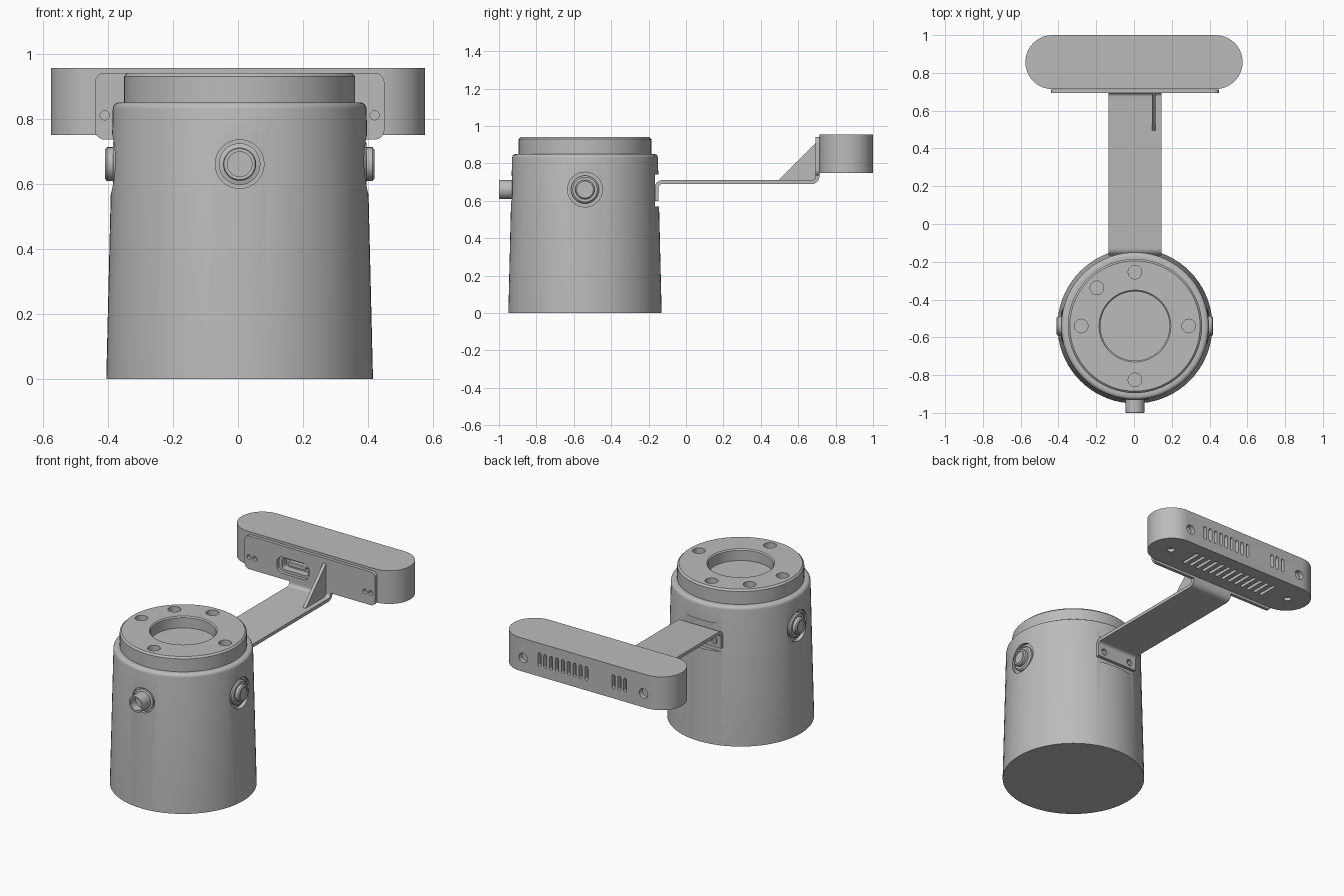
import bpy, bmesh, math
from math import sin, cos, pi
from mathutils import Matrix, Vector

cube = bpy.data.objects.get("Cube")
if cube:
    bpy.data.objects.remove(cube)

grey = bpy.data.materials.new("mid_grey")
grey.use_nodes = True
grey.diffuse_color = (0.5, 0.5, 0.5, 1)
for node in grey.node_tree.nodes:
    if node.type == 'BSDF_PRINCIPLED':
        node.inputs["Base Color"].default_value = (0.5, 0.5, 0.5, 1)

CX, CY = 0.005, -0.54          # centre of the canister
PORT_Z = 0.66


def place(axis, u, v, w):
    """Point from two profile coordinates and a depth along the axis."""
    return {'X': (w, u, v), 'Y': (u, w, v), 'Z': (u, v, w)}[axis]


def rounded(cu, cv, w, h, r, n=8):
    """Outline of a rounded rectangle; a circle when r is half of both sides."""
    pts = []
    for q, (su, sv) in enumerate([(1, 1), (-1, 1), (-1, -1), (1, -1)]):
        for i in range(n + 1):
            a = (q + i / n) * pi / 2
            p = (cu + su * (w / 2 - r) + r * cos(a), cv + sv * (h / 2 - r) + r * sin(a))
            if not pts or math.dist(p, pts[-1]) > 1e-5:
                pts.append(p)
    if math.dist(pts[0], pts[-1]) < 1e-5:
        pts.pop()
    return pts


def circle(cu, cv, r, n=8):
    return rounded(cu, cv, 2 * r, 2 * r, r, n)


def add_prism(bm, axis, pts, lo, hi):
    a = [bm.verts.new(place(axis, u, v, lo)) for u, v in pts]
    b = [bm.verts.new(place(axis, u, v, hi)) for u, v in pts]
    bm.faces.new(a)
    bm.faces.new(b[::-1])
    for i in range(len(a)):
        j = (i + 1) % len(a)
        bm.faces.new((a[j], a[i], b[i], b[j]))


def finish(name, bm):
    bmesh.ops.recalc_face_normals(bm, faces=bm.faces[:])
    me = bpy.data.meshes.new(name)
    bm.to_mesh(me)
    bm.free()
    me.materials.append(grey)
    ob = bpy.data.objects.new(name, me)
    bpy.context.collection.objects.link(ob)
    return ob


def prisms(name, *parts):
    bm = bmesh.new()
    for part in parts:
        add_prism(bm, *part)
    return finish(name, bm)


def lathe(name, profile, matrix, n=32):
    """Revolve (radius, height) points about z; both ends lie on the axis."""
    bm = bmesh.new()
    vs = [bm.verts.new((r, 0, z)) for r, z in profile]
    es = [bm.edges.new(p) for p in zip(vs, vs[1:])]
    bmesh.ops.spin(bm, geom=vs + es, cent=(0, 0, 0), axis=(0, 0, 1),
                   angle=2 * pi, steps=n, use_merge=True)
    bmesh.ops.remove_doubles(bm, verts=bm.verts[:], dist=1e-5)
    bm.transform(matrix)
    return finish(name, bm)


def activate(ob):
    bpy.ops.object.select_all(action='DESELECT')
    ob.select_set(True)
    bpy.context.view_layer.objects.active = ob


def cut(ob, *parts):
    cutter = prisms("cutter", *parts)
    cutter.hide_render = True
    mod = ob.modifiers.new("cut", 'BOOLEAN')
    mod.operation, mod.solver, mod.object = 'DIFFERENCE', 'EXACT', cutter
    activate(ob)
    bpy.ops.object.modifier_apply(modifier=mod.name)
    bpy.data.objects.remove(cutter)


def smooth(*obs):
    for ob in obs:
        activate(ob)
        bpy.ops.object.shade_smooth_by_angle(angle=math.radians(30))


# Canister: tapered wall, rounded shoulder, raised collar, central recess
shoulder = [(0.37 + 0.02 * cos(a), 0.83 + 0.02 * sin(a))
            for a in (i * pi / 8 for i in range(5))]
body = lathe("canister_body",
             [(0, 0), (0.41, 0)] + shoulder +
             [(0.355, 0.85), (0.355, 0.93), (0.345, 0.94), (0.19, 0.94),
              (0.183, 0.933), (0.183, 0.87), (0, 0.87)],
             Matrix.Translation((CX, CY, 0)), 72)

# Screw holes in the collar: four around and one extra
hole_angles = [0, pi / 2, pi, 3 * pi / 2, 3 * pi / 4]
cut(body, *[('Z', circle(CX + 0.285 * cos(a), CY + 0.285 * sin(a), 0.036), 0.9, 1.0)
            for a in hole_angles])

# Pockets for the side ports, front port and bracket foot
cut(body,
    ('X', circle(CY, PORT_Z, 0.093), CX + 0.372, CX + 0.5),
    ('X', circle(CY, PORT_Z, 0.093), CX - 0.5, CX - 0.372),
    ('Y', circle(CX, PORT_Z, 0.075), CY - 0.5, CY - 0.375),
    ('Y', rounded(CX, 0.655, 0.32, 0.17, 0.02), -0.167, 0))
smooth(body)

# Side ports: stepped round buttons, one per side
button = [(0, 0.36), (0.075, 0.36), (0.075, 0.382), (0.066, 0.39), (0.052, 0.39),
          (0.052, 0.408), (0.045, 0.414), (0.036, 0.414), (0.036, 0.408), (0, 0.408)]
for side, name in ((1, "left_port"), (-1, "right_port")):
    turn = Matrix.Translation((CX, CY, PORT_Z)) @ Matrix.Rotation(side * pi / 2, 4, 'Y')
    smooth(lathe(name, button, turn))

# Front port: hollow nozzle on a flange
nozzle = [(0, 0.36), (0.064, 0.36), (0.064, 0.386), (0.051, 0.39), (0.051, 0.455),
          (0.048, 0.46), (0.038, 0.46), (0.038, 0.41), (0, 0.41)]
smooth(lathe("front_port", nozzle,
             Matrix.Translation((CX, CY, PORT_Z)) @ Matrix.Rotation(pi / 2, 4, 'X')))


# Bracket arm: bent strip from the foot on the canister up to the bar
def strip_side(d):
    quarter = [i * pi / 12 for i in range(7)]
    low = [(-0.127 - (0.03 + d) * cos(a), 0.67 + (0.03 + d) * sin(a)) for a in quarter]
    high = [(0.673 + (0.03 - d) * sin(a), 0.73 - (0.03 - d) * cos(a)) for a in quarter]
    return [(-0.157 - d, 0.6)] + low + high + [(0.703 - d, 0.76)]


arm = prisms("bracket_arm",
             ('X', strip_side(0.01) + strip_side(-0.01)[::-1], CX - 0.14, CX + 0.14))
cut(arm, *[('Y', circle(CX + s * 0.095, 0.638, 0.02), -0.2, -0.1) for s in (-1, 1)])
smooth(arm)

for s, name in ((1, "left_foot_screw"), (-1, "right_foot_screw")):
    smooth(prisms(name, ('Y', circle(CX + s * 0.095, 0.638, 0.013), -0.17, -0.152)))

# Stiffening rib
prisms("bracket_rib", ('X', [(0.49, 0.705), (0.7, 0.705), (0.7, 0.915)], 0.095, 0.115))

# Mounting plate with screw holes and connector window
plate = prisms("mounting_plate",
               ('Y', rounded(CX, 0.838, 0.89, 0.205, 0.03), 0.693, 0.713))
cut(plate, ('Y', rounded(-0.11, 0.82, 0.22, 0.1, 0.04), 0.6, 0.8),
    *[('Y', circle(CX + s * x, 0.81, 0.014), 0.6, 0.8)
      for s in (-1, 1) for x in (0.375, 0.415)])
smooth(plate)

# Sensor bar: long rounded housing
bar = prisms("sensor_bar", ('Z', rounded(0, 0.857, 1.15, 0.285, 0.1425, 16), 0.75, 0.955))
slots = [0.3 - 0.04 * i for i in range(9)] + [-0.205 - 0.04 * i for i in range(3)]
cut(bar,
    # vents and round openings on the rear face
    *[('Y', rounded(x, 0.853, 0.02, 0.085, 0.0099, 4), 0.975, 1.1) for x in slots],
    *[('Y', circle(s * 0.41, 0.835, 0.029), 0.97, 1.1) for s in (-1, 1)],
    # vents and screw holes underneath
    *[('Z', rounded(-0.288 + 0.048 * i, 0.857, 0.02, 0.13, 0.0099, 4), 0.7, 0.77)
      for i in range(13)],
    *[('Z', circle(s * 0.44, 0.857, 0.022), 0.7, 0.77) for s in (-1, 1)],
    # connector recess behind the plate window
    ('Y', rounded(-0.11, 0.82, 0.18, 0.07, 0.02), 0.6, 0.76))
smooth(bar)

# Connector tongue inside the recess
prisms("connector_tongue", ('Y', rounded(-0.11, 0.82, 0.12, 0.025, 0.01), 0.73, 0.765))
